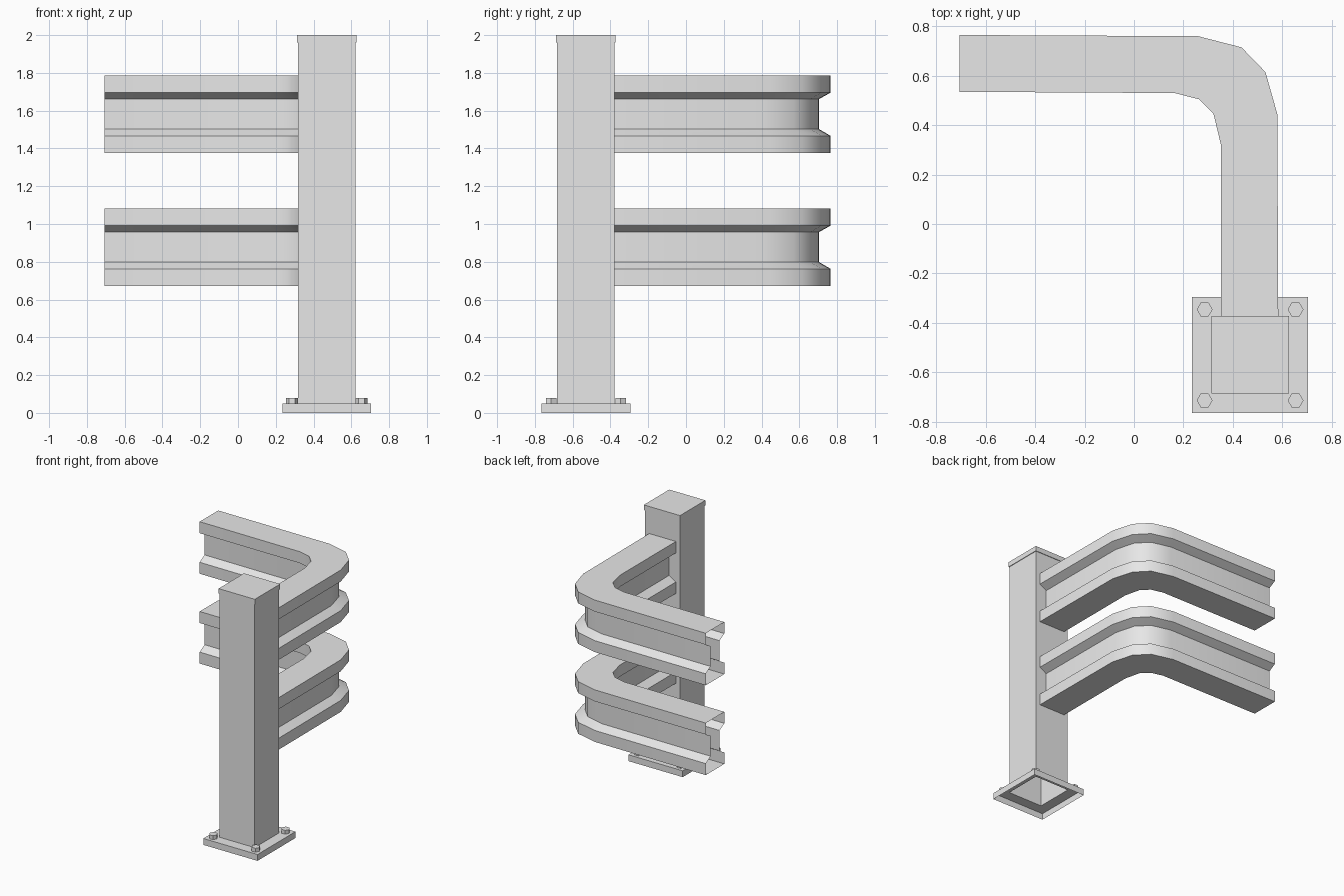
import bpy
import bmesh
import math
from mathutils import Vector

if "Cube" in bpy.data.objects:
    bpy.data.objects.remove(bpy.data.objects["Cube"], do_unlink=True)

steel = bpy.data.materials.new("galvanised grey")
steel.use_nodes = True
GREY = (0.8, 0.8, 0.8, 1)
steel.diffuse_color = GREY
steel.node_tree.nodes["Principled BSDF"].inputs["Base Color"].default_value = GREY

POST = Vector((0.47, -0.53, 0))
PLATE_TOP = 0.05


def finish(name, bm):
    bmesh.ops.recalc_face_normals(bm, faces=bm.faces)
    mesh = bpy.data.meshes.new(name)
    bm.to_mesh(mesh)
    bm.free()
    mesh.materials.append(steel)
    obj = bpy.data.objects.new(name, mesh)
    bpy.context.collection.objects.link(obj)
    return obj


def loft(name, rings, cap_end=False, cap_start=False):
    """Skin a list of closed point rings with quads."""
    bm = bmesh.new()
    loops = [[bm.verts.new(p) for p in ring] for ring in rings]
    n = len(loops[0])
    for a, b in zip(loops, loops[1:]):
        for i in range(n):
            j = (i + 1) % n
            bm.faces.new((a[i], a[j], b[j], b[i]))
    if cap_start:
        bm.faces.new(loops[0])
    if cap_end:
        bm.faces.new(loops[-1])
    return finish(name, bm)


def square(half, z):
    return [POST + Vector((sx * half, sy * half, z))
            for sx, sy in ((-1, -1), (1, -1), (1, 1), (-1, 1))]


def hexagon(centre, radius, z):
    return [centre + Vector((radius * math.cos(k * math.pi / 3),
                             radius * math.sin(k * math.pi / 3), z)) for k in range(6)]


# Hollow post, its cap, and the folded base plate open underneath
loft("post", [square(0.152, PLATE_TOP), square(0.152, 1.98)])
loft("post_cap", [square(0.157, 1.96), square(0.157, 2.0)], True, True)
loft("base_plate", [square(0.235, 0), square(0.235, PLATE_TOP), square(0.152, PLATE_TOP)])

# Hex bolts at the plate corners
for sx in (-1, 1):
    for sy in (-1, 1):
        centre = POST + Vector((sx * 0.184, sy * 0.184, 0))
        loft("bolt", [hexagon(centre, 0.032, PLATE_TOP), hexagon(centre, 0.032, 0.08)], True)

# Plan outlines of the bent rail: outer and inner edge, point for point
OUTER = [(-0.707, 0.765), (0.26, 0.76), (0.435, 0.715), (0.532, 0.615), (0.58, 0.445), (0.584, -0.378)]
INNER = [(-0.707, 0.535), (0.165, 0.53), (0.262, 0.505), (0.322, 0.445), (0.352, 0.32), (0.352, -0.378)]

# Rail cross-section, outer half from bottom to top: (share of half width, height)
HALF = [(1, 0), (1, 0.09), (0.48, 0.125), (0.48, 0.285), (1, 0.318), (1, 0.408)]
SECTION = HALF + [(-w, z) for w, z in reversed(HALF)]


def rail(name, base):
    rings = []
    for o, i in zip(OUTER, INNER):
        o, i = Vector((*o, base)), Vector((*i, base))
        mid, half = (o + i) / 2, (o - i) / 2
        rings.append([mid + half * w + Vector((0, 0, z)) for w, z in SECTION])
    obj = loft(name, rings)
    bpy.ops.object.select_all(action="DESELECT")
    obj.select_set(True)
    bpy.context.view_layer.objects.active = obj
    bpy.ops.object.shade_smooth_by_angle(angle=math.radians(40))


rail("upper_rail", 1.377)
rail("lower_rail", 0.673)
